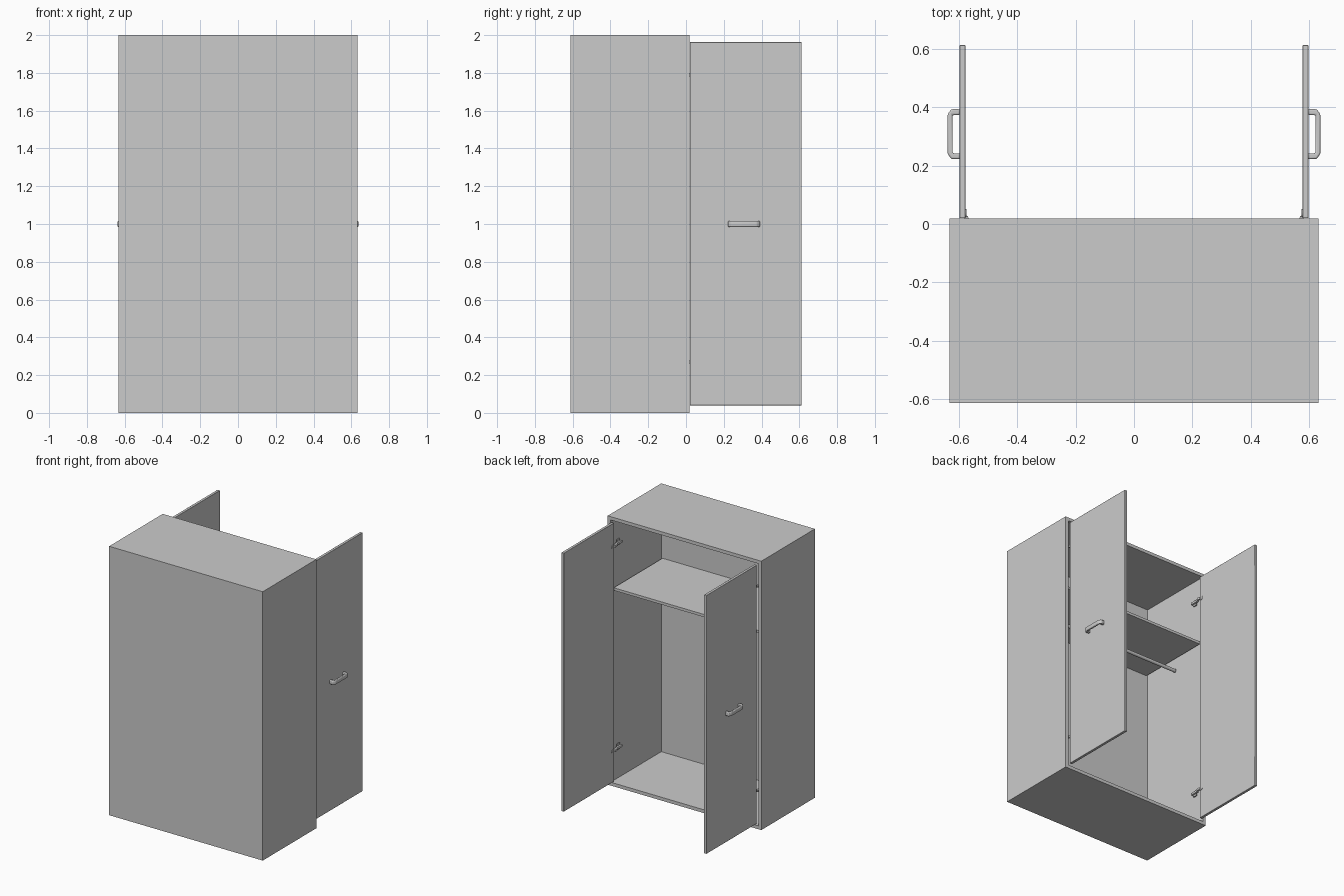
import bpy, bmesh, math
from mathutils import Matrix, Vector

if "Cube" in bpy.data.objects:
    bpy.data.objects.remove(bpy.data.objects["Cube"])

W, Y0, Y1, H, T = 0.632, -0.612, 0.018, 2.0, 0.035


def add_object(name, bm, bevel=0.0, segments=2, mirror=False):
    bmesh.ops.recalc_face_normals(bm, faces=bm.faces)
    mesh = bpy.data.meshes.new(name)
    bm.to_mesh(mesh)
    bm.free()
    ob = bpy.data.objects.new(name, mesh)
    bpy.context.collection.objects.link(ob)
    if bevel:
        mod = ob.modifiers.new("soft_edges", 'BEVEL')
        mod.width, mod.segments, mod.limit_method = bevel, segments, 'ANGLE'
    if mirror:
        ob.modifiers.new("other_side", 'MIRROR')
    return ob


def box_bm(lo, hi):
    lo, hi = Vector(lo), Vector(hi)
    bm = bmesh.new()
    bmesh.ops.create_cube(bm, size=1, matrix=Matrix.Translation((lo + hi) / 2)
                          @ Matrix.Diagonal((*(hi - lo), 1)))
    return bm


def box(name, lo, hi, **kw):
    return add_object(name, box_bm(lo, hi), **kw)


def cylinder_x(name, x0, x1, y, z, r, sides, mirror=False):
    bm = bmesh.new()
    bmesh.ops.create_cone(bm, cap_ends=True, segments=sides, radius1=r, radius2=r, depth=x1 - x0,
                          matrix=Matrix.Translation(((x0 + x1) / 2, y, z))
                          @ Matrix.Rotation(math.pi / 2, 4, 'Y'))
    ob = add_object(name, bm, mirror=mirror)
    smooth(ob)
    return ob


def smooth(ob):
    bpy.ops.object.select_all(action='DESELECT')
    ob.select_set(True)
    bpy.context.view_layer.objects.active = ob
    bpy.ops.object.shade_smooth_by_angle(angle=math.radians(40))


def prism(name, outline, z0, z1, **kw):
    bm = bmesh.new()
    face = bm.faces.new([bm.verts.new((x, y, z0)) for x, y in outline])
    ext = bmesh.ops.extrude_face_region(bm, geom=[face])
    bmesh.ops.translate(bm, vec=(0, 0, z1 - z0),
                        verts=[v for v in ext['geom'] if isinstance(v, bmesh.types.BMVert)])
    return add_object(name, bm, **kw)


# Carcass: one hollow box, open towards +y
bm = box_bm((-W, Y0, 0), (W, Y1, H))
opening = max(bm.faces, key=lambda f: f.calc_center_median().y)
bmesh.ops.inset_region(bm, faces=[opening], thickness=T)
ext = bmesh.ops.extrude_face_region(bm, geom=[opening])
bmesh.ops.translate(bm, vec=(0, Y0 + T - Y1, 0),
                    verts=[v for v in ext['geom'] if isinstance(v, bmesh.types.BMVert)])
if opening.is_valid:
    bmesh.ops.delete(bm, geom=[opening], context='FACES_ONLY')
add_object("carcass", bm)

# Shelf and hanging rail
box("shelf", (-W + T, Y0 + T, 1.446), (W - T, -0.003, 1.466))
cylinder_x("hanging_rail", -W + T, W - T, -0.27, 1.35, 0.0125, 24)

# Open doors
smooth(box("door", (0.577, 0.02, 0.04), (0.597, 0.612, 1.963), bevel=0.002, mirror=True))

# Door handles: chamfered U profile with softened edges
smooth(prism("door_handle",
             [(0.596, 0.222), (0.625, 0.222), (0.638, 0.24), (0.638, 0.375), (0.625, 0.393),
              (0.596, 0.393), (0.596, 0.373), (0.621, 0.373), (0.621, 0.242), (0.596, 0.242)],
             0.985, 1.015, bevel=0.005, mirror=True))

# Concealed hinges: wall plate, arm, bent link and door cup
for tag, z in (("lower", 0.27), ("upper", 1.79)):
    box(tag + "_hinge_plate", (0.588, -0.065, z - 0.022), (0.598, -0.035, z + 0.022),
        bevel=0.002, mirror=True)
    box(tag + "_hinge_arm", (0.575, -0.075, z - 0.009), (0.59, -0.005, z + 0.009),
        bevel=0.003, mirror=True)
    prism(tag + "_hinge_link", [(0.582, -0.01), (0.572, -0.01), (0.565, 0.012), (0.568, 0.026),
                                (0.58, 0.036), (0.58, 0.018)],
          z - 0.008, z + 0.008, mirror=True)
    cylinder_x(tag + "_hinge_cup", 0.574, 0.58, 0.036, z, 0.015, 20, mirror=True)
